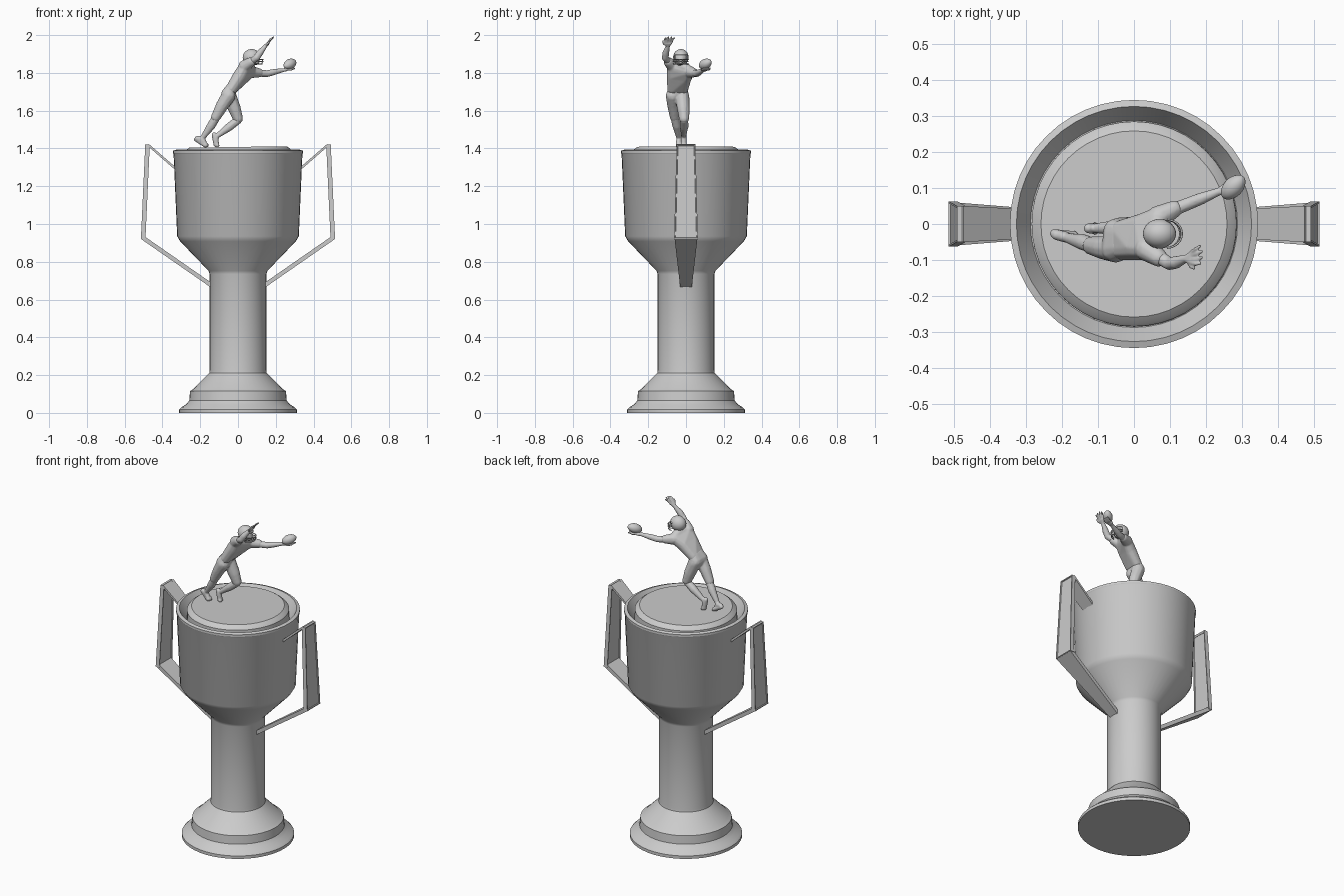
import bpy, bmesh
from math import radians, pi, cos, sin
from mathutils import Vector, Matrix


def finish(name, bm, angle=30):
    bmesh.ops.recalc_face_normals(bm, faces=bm.faces[:])
    me = bpy.data.meshes.new(name)
    bm.to_mesh(me)
    bm.free()
    me.shade_smooth()
    me.set_sharp_from_angle(angle=radians(angle))
    ob = bpy.data.objects.new(name, me)
    bpy.context.collection.objects.link(ob)
    return ob


def lathe(name, profile, steps=48):
    bm = bmesh.new()
    vs = [bm.verts.new((r, 0, z)) for r, z in profile]
    es = [bm.edges.new(p) for p in zip(vs, vs[1:])]
    bmesh.ops.spin(bm, geom=vs + es, cent=(0, 0, 0), axis=(0, 0, 1),
                   angle=2 * pi, steps=steps, use_duplicate=False)
    bmesh.ops.remove_doubles(bm, verts=bm.verts[:], dist=1e-5)
    return finish(name, bm)


def strap(name, a, b, wa, wb, thick, recess=False):
    """Flat tapered bar from a to b (x, z), half widths wa and wb, mirrored left/right."""
    d = (Vector(b) - Vector(a)).normalized()
    n = Vector((-d.y, d.x)) * thick / 2
    bm = bmesh.new()
    vs = []
    for p, w in ((a, wa), (b, wb)):
        for s, y in ((1, w), (1, -w), (-1, -w), (-1, w)):
            vs.append(bm.verts.new((p[0] + s * n.x, y, p[1] + s * n.y)))
    fs = [bm.faces.new([vs[i] for i in q]) for q in
          ((0, 1, 2, 3), (4, 5, 6, 7), (0, 1, 5, 4), (1, 2, 6, 5), (2, 3, 7, 6), (3, 0, 4, 7))]
    bmesh.ops.recalc_face_normals(bm, faces=fs)
    if recess:
        bmesh.ops.inset_individual(bm, faces=[fs[2], fs[4]], thickness=0.008, depth=0)
        bmesh.ops.inset_individual(bm, faces=[fs[2], fs[4]], thickness=0.003, depth=-0.005)
    ob = finish(name, bm)
    ob.modifiers.new("mirror", 'MIRROR')
    return ob


def blobs(name, hulls, voxel=0.0045, smooth=4):
    """Each hull is a list of (x, y, z, radius) balls wrapped together; all get fused."""
    tmp = bmesh.new()
    bmesh.ops.create_icosphere(tmp, subdivisions=2, radius=1)
    unit = [v.co.copy() for v in tmp.verts]
    tmp.free()
    bm = bmesh.new()
    for hull in hulls:
        vs = [bm.verts.new(Vector(h[:3]) + u * h[3]) for h in hull for u in unit]
        res = bmesh.ops.convex_hull(bm, input=vs)
        junk = set(v for k in ("geom_interior", "geom_unused") for v in res[k]
                   if isinstance(v, bmesh.types.BMVert))
        bmesh.ops.delete(bm, geom=list(junk), context='VERTS')
    ob = finish(name, bm, 180)
    m = ob.modifiers.new("fuse", 'REMESH')
    m.mode = 'VOXEL'
    m.voxel_size = voxel
    m.use_smooth_shade = True
    m = ob.modifiers.new("soften", 'SMOOTH')
    m.factor = 0.5
    m.iterations = smooth
    return ob


def chain(*pts):
    return [list(p) for p in zip(pts, pts[1:])]


# cup body: stepped foot, column, flared bowl, sloping inner rim
lathe("cup", [(0, 0), (0.312, 0), (0.312, 0.018), (0.30, 0.03), (0.275, 0.045), (0.258, 0.065),
              (0.254, 0.115), (0.235, 0.128), (0.152, 0.212), (0.15, 0.225), (0.15, 0.735),
              (0.156, 0.752), (0.306, 0.908), (0.322, 0.935), (0.341, 1.37),
              (0.344, 1.375), (0.344, 1.388), (0.326, 1.394), (0.287, 1.33), (0, 1.33)])

# lid the figure stands on, very slightly tilted
lid = lathe("lid", [(0, -0.08), (0.285, -0.08), (0.284, -0.022), (0.277, -0.014), (0.258, 0), (0, 0)])
lid.location.z = 1.408
lid.rotation_euler.y = radians(-0.8)

# handles
strap("handle_upper_arm", (0.325, 1.288), (0.477, 1.42), 0.042, 0.05, 0.012)
strap("handle_grip", (0.479, 1.42), (0.502, 0.92), 0.05, 0.063, 0.024, True)
strap("handle_lower_arm", (0.505, 0.928), (0.13, 0.668), 0.06, 0.03, 0.022)

# jersey with shoulder pads and short sleeves
blobs("jersey", [
    [(-0.035, -0.07, 1.715, .030), (-0.035, -0.018, 1.712, .030),
     (0.01, -0.065, 1.785, .036), (0.025, -0.005, 1.775, .036)],
    [(0.01, -0.065, 1.785, .036), (0.025, -0.005, 1.775, .036),
     (0.035, -0.068, 1.83, .032), (0.065, 0.015, 1.807, .032)],
    [(0.04, -0.06, 1.835, .028), (0.065, 0.0, 1.825, .028), (0.06, -0.028, 1.85, .022)],
    [(0.035, -0.07, 1.835, .034), (0.068, -0.093, 1.858, .026)],
    [(0.07, 0.02, 1.805, .033), (0.112, 0.042, 1.80, .024)]])

# trousers down to the knees
blobs("trousers", [
    [(-0.055, -0.07, 1.685, .036), (-0.05, -0.02, 1.682, .036),
     (-0.035, -0.066, 1.722, .028), (-0.033, -0.022, 1.72, .028)],
    *chain((-0.05, -0.07, 1.68, .038), (-0.085, -0.066, 1.625, .033), (-0.118, -0.06, 1.565, .026)),
    *chain((-0.045, -0.02, 1.675, .038), (-0.018, -0.014, 1.61, .034), (0.0, -0.01, 1.558, .027))])

# calves and boots
blobs("legs_and_boots", [
    *chain((-0.115, -0.06, 1.565, .022), (-0.142, -0.05, 1.52, .023), (-0.188, -0.038, 1.455, .013)),
    [(-0.215, -0.03, 1.452, .015), (-0.19, -0.036, 1.45, .016), (-0.172, -0.042, 1.42, .012)],
    [(-0.222, -0.026, 1.448, .012), (-0.172, -0.042, 1.418, .014), (-0.165, -0.03, 1.417, .011)],
    *chain((0.0, -0.01, 1.55, .022), (-0.045, -0.01, 1.515, .023), (-0.112, -0.012, 1.465, .013)),
    [(-0.126, -0.012, 1.472, .014), (-0.118, -0.012, 1.455, .016), (-0.115, -0.012, 1.42, .015)],
    [(-0.118, -0.012, 1.43, .014), (-0.108, -0.02, 1.416, .010), (-0.108, -0.005, 1.416, .010)]], 0.004)

# arms and hands: one reaching up, one holding out the ball
raised_fingers = [chain((0.158, -0.093 + s, 1.957, .006), (0.172 + k, -0.09 + 1.5 * s, 1.978, .0055),
                        (0.183 + k, -0.085 + 1.7 * s, 1.992 - abs(s) * 0.5, .0045))
                  for s, k in ((-0.014, 0), (-0.005, .004), (0.005, .004), (0.014, 0))]
ball_fingers = [chain((0.252, 0.093 - s * 0.6, 1.818 + abs(s) * .2, .007),
                      (0.278, 0.104 - s, 1.817, .006), (0.298, 0.113 - s, 1.824, .005))
                for s in (-0.015, -0.005, 0.005, 0.015)]
blobs("arms_and_hands", [
    *chain((0.05, -0.08, 1.845, .02), (0.098, -0.11, 1.88, .018), (0.115, -0.107, 1.905, .018),
           (0.143, -0.096, 1.94, .011)),
    [(0.143, -0.096, 1.94, .010), (0.158, -0.105, 1.957, .008), (0.16, -0.083, 1.957, .008)],
    *chain((0.15, -0.1, 1.945, .007), (0.158, -0.118, 1.955, .006), (0.166, -0.122, 1.968, .005)),
    *chain((0.09, 0.032, 1.80, .02), (0.155, 0.058, 1.796, .018), (0.185, 0.07, 1.803, .017),
           (0.235, 0.09, 1.814, .011)),
    [(0.235, 0.09, 1.814, .010), (0.258, 0.088, 1.817, .008), (0.255, 0.108, 1.817, .008)],
    *[seg for f in raised_fingers + ball_fingers for seg in f]], 0.0035, 2)

# neck and face
blobs("head", [[(0.055, -0.03, 1.84, .022), (0.075, -0.028, 1.865, .024)],
               [(0.078, -0.028, 1.882, .033), (0.095, -0.028, 1.86, .02)]])

# helmet shell, open at the face
bm = bmesh.new()
bmesh.ops.create_uvsphere(bm, u_segments=32, v_segments=20, radius=1)
gone = [f for f in bm.faces if (lambda c: (c.x > 0.45 and c.z < 0.3) or c.z < -0.8)(f.calc_center_median())]
bmesh.ops.delete(bm, geom=gone, context='FACES')
bmesh.ops.transform(bm, matrix=Matrix.Translation((0.072, -0.027, 1.882)) @ Matrix.Diagonal((.047, .041, .044, 1)),
                    verts=bm.verts[:])
helmet = finish("helmet", bm)
helmet.modifiers.new("shell", 'SOLIDIFY').thickness = 0.005


# face guard bars
def bar(name, pts, r=0.0028):
    cu = bpy.data.curves.new(name, 'CURVE')
    cu.dimensions = '3D'
    cu.bevel_depth = r
    cu.bevel_resolution = 2
    cu.use_fill_caps = True
    sp = cu.splines.new('POLY')
    sp.points.add(len(pts) - 1)
    for p, co in zip(sp.points, pts):
        p.co = (*co, 1)
    bpy.context.collection.objects.link(bpy.data.objects.new(name, cu))


for i, (z, r) in enumerate(((1.872, .042), (1.860, .041), (1.848, .037))):
    bar(f"face_guard_bar_{i}", [(0.091 + r * cos(a), -0.027 + 0.039 * sin(a), z)
                                for a in [radians(-90 + 15 * k) for k in range(13)]])
for y in (-0.036, -0.018):
    bar("face_guard_upright", [(0.131, y, 1.873), (0.130, y, 1.86), (0.126, y, 1.848)])

# ball: pointed at both ends
ball = lathe("ball", [(0.027 * cos(t) ** 1.15 if abs(t) < 1.57 else 0, 0.043 * sin(t))
                      for t in [pi / 2 * k / 7 for k in range(-7, 8)]], 20)
ball.location = (0.275, 0.102, 1.847)
ball.rotation_euler = Vector((1, 1, 0.5)).to_track_quat('Z', 'Y').to_euler()
